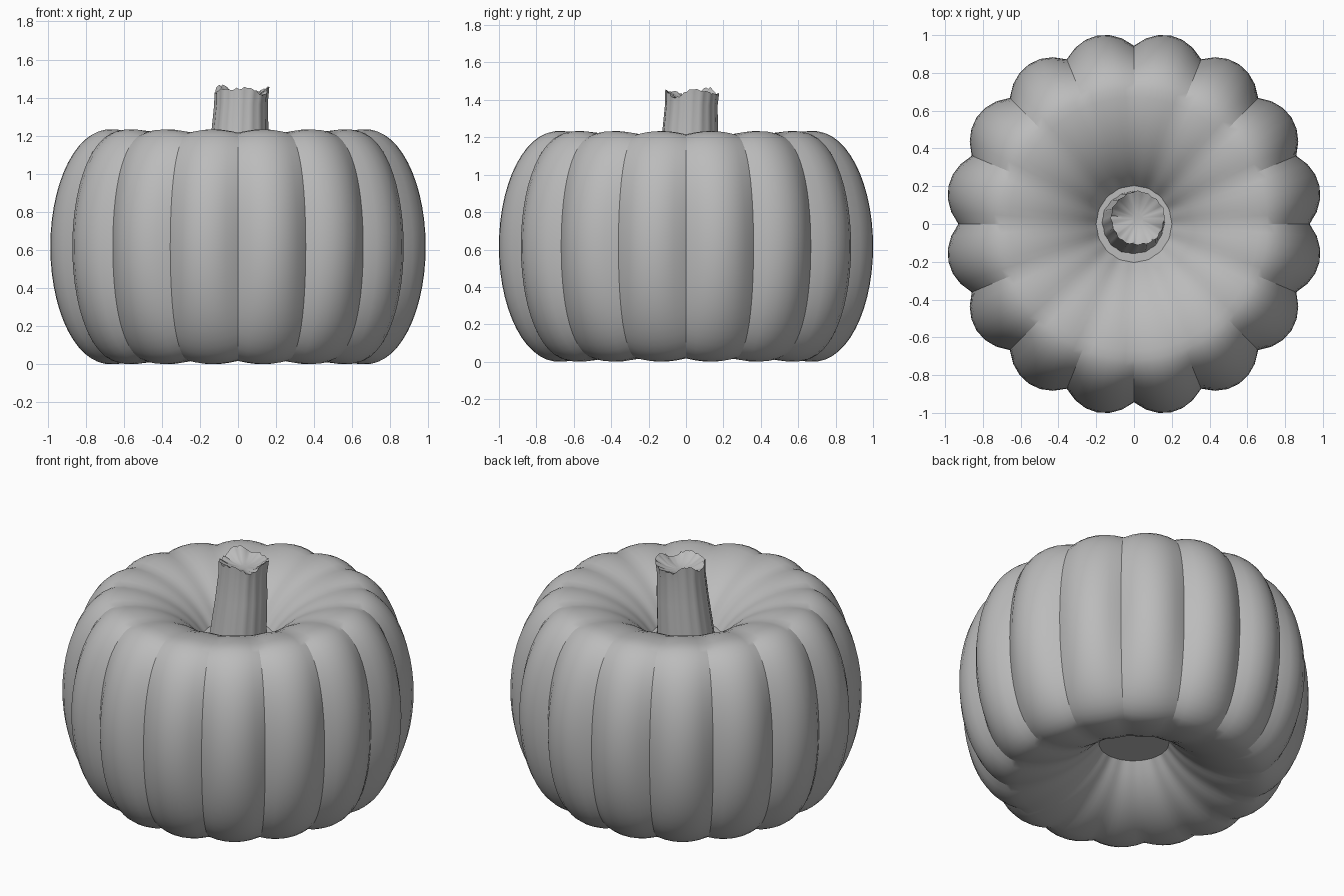
import bpy, bmesh, math, random
from math import sin, cos, pi, radians

if "Cube" in bpy.data.objects:
    bpy.data.objects.remove(bpy.data.objects["Cube"], do_unlink=True)

random.seed(4)
LOBES, STEPS = 16, 6          # ribs around the fruit, segments per rib
ROWS = 44                     # segments from bottom hollow to top hollow
MID_Z, HALF_H, CORE = 0.617, 0.617, 0.69


def make_material(name, colour):
    mat = bpy.data.materials.new(name)
    mat.use_nodes = True
    mat.diffuse_color = colour
    mat.node_tree.nodes["Principled BSDF"].inputs["Base Color"].default_value = colour
    return mat


def skin_rings(bm, rings):
    """Bridge closed rings of equal length, first to last."""
    verts = [[bm.verts.new(co) for co in ring] for ring in rings]
    for low, high in zip(verts, verts[1:]):
        for i in range(len(low)):
            j = (i + 1) % len(low)
            bm.faces.new((low[i], low[j], high[j], high[i]))
    return verts


def finish(bm, name, mat, angle):
    bmesh.ops.recalc_face_normals(bm, faces=bm.faces)
    mesh = bpy.data.meshes.new(name)
    bm.to_mesh(mesh)
    bm.free()
    obj = bpy.data.objects.new(name, mesh)
    bpy.context.collection.objects.link(obj)
    mesh.materials.append(mat)
    bpy.ops.object.select_all(action='DESELECT')
    obj.select_set(True)
    bpy.context.view_layer.objects.active = obj
    bpy.ops.object.shade_smooth_by_angle(angle=radians(angle))


grey = make_material("plain grey", (0.5, 0.5, 0.5, 1))

# Ribbed body: an oval section swept round, sharply pinched between the ribs
# outside and softly rippled inside the hollows
bm = bmesh.new()
rings = []
for row in range(ROWS + 1):
    t = radians(145) * (2 * row / ROWS - 1)
    width = 0.32 if cos(t) > 0 else 0.6
    base_r = CORE + width * cos(t)
    depth = 0.066 * base_r ** 4 + 0.004
    soft = min(1, max(0, -cos(t) * 3))
    ring = []
    for i in range(LOBES * STEPS):
        u = (i % STEPS) / STEPS
        pinch = depth * ((1 - soft) * (1 - 2 * u) ** 2 + soft * cos(pi * u) ** 2)
        r = base_r - pinch * cos(t)
        z = MID_Z + (HALF_H - pinch) * sin(t)
        a = 2 * pi * i / (LOBES * STEPS)
        ring.append((r * cos(a) * 0.992, r * sin(a) * 1.007, z))
    rings.append(ring)
verts = skin_rings(bm, rings)
bm.faces.new(verts[0])
bm.faces.new(verts[-1])
finish(bm, "ribbed_body", grey, 26)

# Stem: fluted, leaning, with a ragged hollow top
SIDES = 64
ragged = [random.uniform(-0.008, 0.008) for _ in range(SIDES)]


def stem_ring(radius, z, lean, flute, rag):
    ring = []
    for i in range(SIDES):
        a = 2 * pi * i / SIDES
        r = radius * (1 + flute * cos(16 * a) + 0.7 * flute * sin(5 * a))
        lift = 0.016 * sin(3 * a + 0.6) + 0.010 * cos(5 * a) + ragged[i]
        ring.append((lean + r * cos(a), 0.01 + lean + r * sin(a), z + rag * lift))
    return ring


bm = bmesh.new()
verts = skin_rings(bm, [
    stem_ring(0.165, 0.95, -0.004, 0.015, 0),
    stem_ring(0.158, 1.05, 0, 0.018, 0),
    stem_ring(0.147, 1.22, 0.01, 0.02, 0),
    stem_ring(0.138, 1.37, 0.016, 0.02, 0.2),
    stem_ring(0.141, 1.44, 0.02, 0.025, 1),
    stem_ring(0.125, 1.43, 0.02, 0.02, 0.7),
    stem_ring(0.08, 1.405, 0.02, 0.01, 0.2),
    stem_ring(0.03, 1.395, 0.02, 0, 0),
])
bm.faces.new(verts[-1])
finish(bm, "stem", grey, 50)
